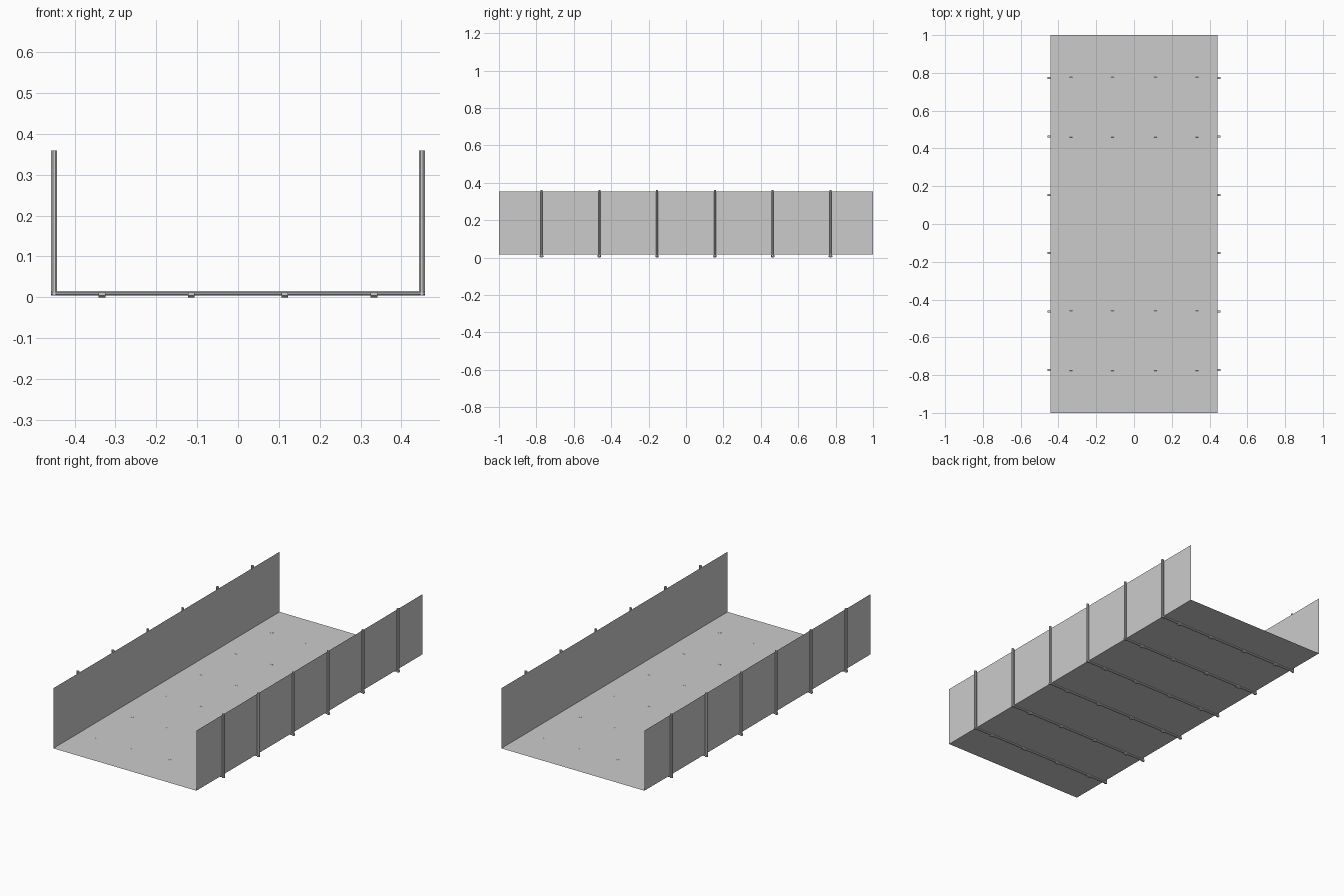
import bpy
import bmesh
from math import pi
from mathutils import Matrix

cube = bpy.data.objects.get("Cube")
if cube:
    bpy.data.objects.remove(cube, do_unlink=True)

HALF_W, FLOOR_Z, WALL_TOP = 0.443, 0.0155, 0.352
RIB_W, RIB_OUT = 0.011, 0.015
RIB_YS = [(i - 2.5) * 0.309 for i in range(6)]

grey = bpy.data.materials.new("light_grey")
grey.use_nodes = True
colour = (0.6, 0.6, 0.6, 1)
grey.diffuse_color = colour
grey.node_tree.nodes["Principled BSDF"].inputs["Base Color"].default_value = colour


def finish(name, bm):
    mesh = bpy.data.meshes.new(name)
    bm.to_mesh(mesh)
    bm.free()
    obj = bpy.data.objects.new(name, mesh)
    mesh.materials.append(grey)
    bpy.context.collection.objects.link(obj)
    return obj


def sheet(name, corners):
    bm = bmesh.new()
    bm.faces.new([bm.verts.new(c) for c in corners])
    return finish(name, bm)


def rod(name, centre, size, axis, sides=8):
    """Faceted rod filling the box given by centre and size."""
    bm = bmesh.new()
    bmesh.ops.create_cone(bm, cap_ends=True, segments=sides,
                          radius1=0.5, radius2=0.5, depth=1)
    bm.transform(Matrix.Rotation(pi / sides, 4, "Z"))
    if axis == "X":
        bm.transform(Matrix.Rotation(pi / 2, 4, "Y"))
    # Stretch so the flats reach the sides of the box
    for i in range(3):
        span = 2 * max(v.co[i] for v in bm.verts)
        for v in bm.verts:
            v.co[i] = v.co[i] * size[i] / span + centre[i]
    return finish(name, bm)


# Thin floor and side walls
sheet("floor_panel", [(-HALF_W, -1, FLOOR_Z), (HALF_W, -1, FLOOR_Z),
                      (HALF_W, 1, FLOOR_Z), (-HALF_W, 1, FLOOR_Z)])
for side, s in (("left", 1), ("right", -1)):
    x = s * HALF_W
    sheet(side + "_wall", [(x, -s, FLOOR_Z), (x, s, FLOOR_Z),
                           (x, s, WALL_TOP), (x, -s, WALL_TOP)])

# Supporting ribs: a crossbar, two posts and four collars each
for n, y in enumerate(RIB_YS, 1):
    rod(f"crossbar_{n}", (0, y, 0.01),
        (2 * (HALF_W + RIB_OUT), RIB_W, 0.0105), "X")
    for side, s in (("left", 1), ("right", -1)):
        rod(f"{side}_post_{n}", (s * (HALF_W + RIB_OUT / 2), y, 0.182),
            (RIB_OUT, RIB_W, 0.356), "Z")
        for place, x in (("inner", 0.115), ("outer", 0.333)):
            rod(f"{side}_{place}_collar_{n}", (s * x, y, 0.008),
                (0.016, 0.02, 0.016), "X")
